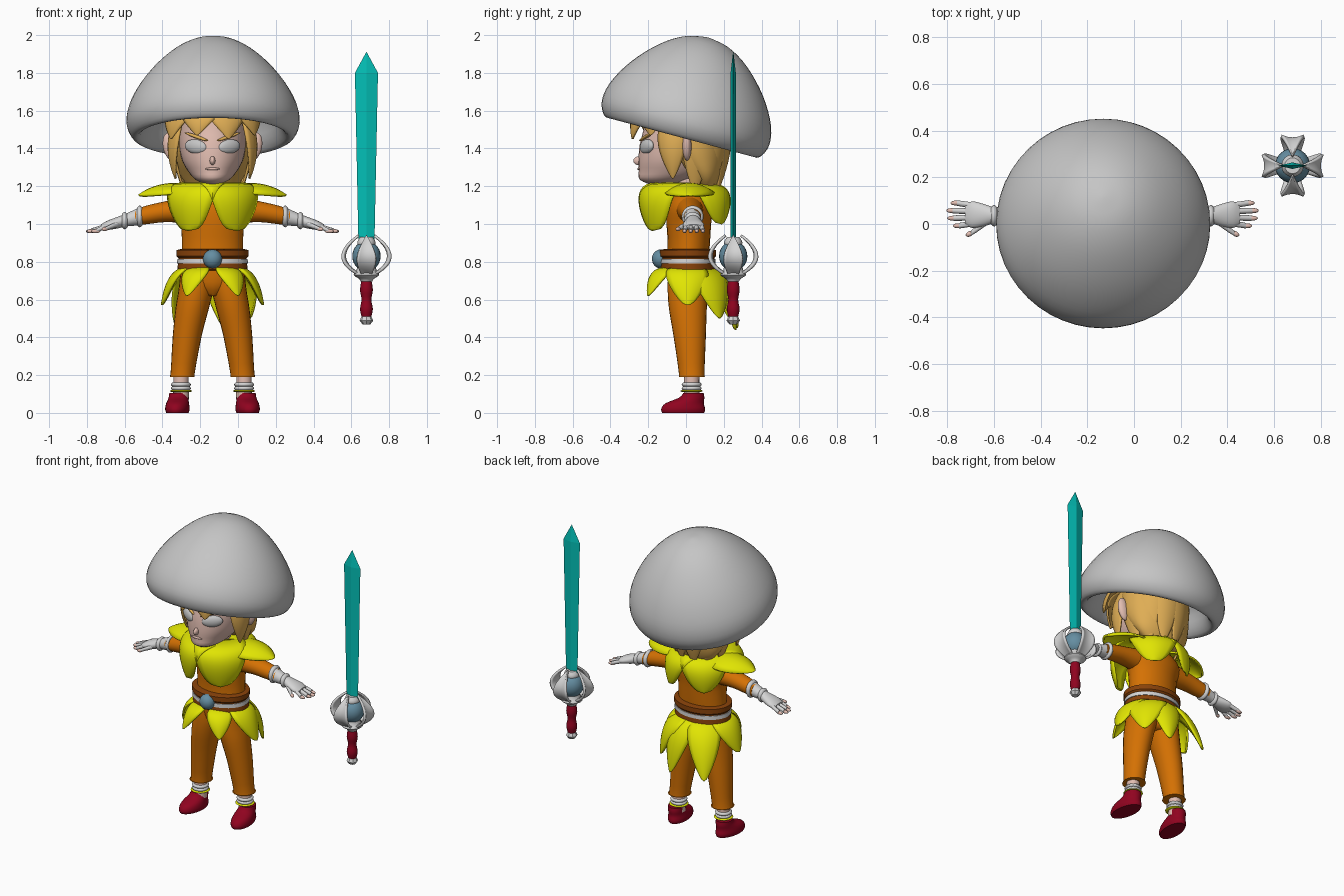
import bpy, bmesh
from math import sin, cos, pi, radians
from mathutils import Matrix, Vector

if "Cube" in bpy.data.objects:
    bpy.data.objects.remove(bpy.data.objects["Cube"])

BODY = (-0.135, 0, 0)      # body centre line
SWORD = (0.68, 0.25, 0)    # sword axis
SIDES = (("left", 1), ("right", -1))


def colour(name, r, g, b):
    m = bpy.data.materials.new(name)
    m.use_nodes = True
    m.diffuse_color = (r, g, b, 1)
    m.node_tree.nodes["Principled BSDF"].inputs["Base Color"].default_value = (r, g, b, 1)
    return m


GREY = colour("cap grey", .56, .56, .56)
WHITE = colour("white", .66, .66, .66)
ORANGE = colour("orange", .66, .165, .001)
YELLOW = colour("yellow", .75, .78, .001)
BROWN = colour("brown", .25, .055, .003)
RED = colour("dark red", .28, .001, .014)
CYAN = colour("cyan", .001, .52, .47)
SKIN = colour("skin", .76, .51, .44)
HAIR = colour("blonde", .74, .42, .09)
BLUE = colour("steel blue", .13, .27, .36)


def finish(bm, name, mat, origin=BODY, angle=50):
    bmesh.ops.remove_doubles(bm, verts=bm.verts, dist=.0002)
    bmesh.ops.recalc_face_normals(bm, faces=bm.faces)
    mesh = bpy.data.meshes.new(name)
    bm.to_mesh(mesh)
    bm.free()
    mesh.materials.append(mat)
    ob = bpy.data.objects.new(name, mesh)
    ob.location = origin
    bpy.context.collection.objects.link(ob)
    bpy.ops.object.select_all(action='DESELECT')
    ob.select_set(True)
    bpy.context.view_layer.objects.active = ob
    bpy.ops.object.shade_smooth_by_angle(angle=radians(angle))
    return ob


def refine(rows, steps):
    """Catmull-Rom interpolation between cross-sections."""
    rows = [Vector(r) for r in rows]
    out = []
    for i in range(len(rows) - 1):
        a, b, c, d = rows[max(i - 1, 0)], rows[i], rows[i + 1], rows[min(i + 2, len(rows) - 1)]
        for k in range(steps):
            t = k / steps
            out.append(b + (c - a) * (t / 2) + (a * 2 - b * 5 + c * 4 - d) * (t * t / 2)
                       + (b * 3 - a - c * 3 + d) * (t ** 3 / 2))
    return out + [rows[-1]]


def loft(name, mat, rows, axis='Z', n=24, steps=3, flip=1, origin=BODY, angle=50):
    """Skin elliptical sections given as (x, y, z, radius, radius)."""
    bm = bmesh.new()
    rings = []
    for x, y, z, p, q in refine(rows, steps):
        ring = []
        for k in range(n):
            c, s = p * cos(2 * pi * k / n), q * sin(2 * pi * k / n)
            co = (x + c, y + s, z) if axis == 'Z' else (x, y + c, z + s)
            ring.append(bm.verts.new((co[0] * flip, co[1], co[2])))
        rings.append(ring)
    for a, b in zip(rings, rings[1:]):
        for k in range(n):
            bm.faces.new((a[k], a[(k + 1) % n], b[(k + 1) % n], b[k]))
    bm.faces.new(rings[0])
    bm.faces.new(rings[-1])
    return finish(bm, name, mat, origin, angle)


def lathe(name, mat, profile, x=0, y=0, **kw):
    return loft(name, mat, [(x, y, z, r, r) for r, z in profile], **kw)


def ball(name, mat, loc, size, yaw=0, roll=0, origin=BODY):
    bm = bmesh.new()
    m = (Matrix.Translation(loc) @ Matrix.Rotation(yaw, 4, 'Z') @ Matrix.Rotation(roll, 4, 'Y')
         @ Matrix.Diagonal((*size, 1)))
    bmesh.ops.create_uvsphere(bm, u_segments=24, v_segments=14, radius=1, matrix=m)
    return finish(bm, name, mat, origin)


def petal(name, mat, yaw, path, width, power=.7, curl=.03, sag=0, y=0, thick=.012, origin=BODY):
    """Leaf swept along a curve of (distance, height); yaw 0 points forward."""
    bm = bmesh.new()
    a, rows, cols = radians(yaw), 16, 8
    p0, p1, p2 = (Vector(p) for p in path)
    grid = []
    for i in range(rows + 1):
        t = 1 - (1 - i / rows) ** 1.4      # closer rows at the rounded tip
        r, z = p0 * (1 - t) ** 2 + p1 * 2 * t * (1 - t) + p2 * t * t
        w = width * max(sin(pi * (.15 + .85 * t)), 0) ** power
        line = []
        for j in range(cols + 1):
            s = 2 * j / cols - 1
            bend = s * s * w / width
            d, e = r - curl * bend, s * w
            line.append(bm.verts.new((d * sin(a) + e * cos(a), y - d * cos(a) + e * sin(a), z - sag * bend)))
        grid.append(line)
    for u, v in zip(grid, grid[1:]):
        for j in range(cols):
            bm.faces.new((u[j], u[j + 1], v[j + 1], v[j]))
    ob = finish(bm, name, mat, origin)
    mod = ob.modifiers.new("thickness", 'SOLIDIFY')
    mod.thickness, mod.offset = thick, 0
    return ob


# Mushroom cap, tipped back
cap = lathe("mushroom_cap", GREY, [(.01, .28), (.2, .25), (.32, .15), (.36, .04), (.4, -.012), (.435, .005),
            (.459, .07), (.443, .165), (.385, .275), (.305, .375), (.21, .46), (.11, .515), (.01, .535)],
            n=48, angle=80)
cap.location = (-.132, -.02, 1.47)
cap.rotation_euler = (radians(-15), 0, 0)

# Head and face
loft("head", SKIN, [(0, -.13, 1.205, .03, .05), (0, -.11, 1.235, .09, .135), (0, -.06, 1.28, .13, .19),
     (0, -.04, 1.34, .162, .212), (0, -.02, 1.42, .178, .225), (0, 0, 1.5, .18, .225),
     (0, 0, 1.58, .17, .21), (0, 0, 1.66, .12, .15), (0, 0, 1.69, .03, .04)], n=32, angle=80)
lathe("neck", SKIN, [(.065, 1.12), (.06, 1.3)], y=.01)
ball("nose", SKIN, (0, -.247, 1.335), (.015, .032, .024))
ball("mouth", SKIN, (0, -.25, 1.292), (.04, .008, .007))
for side, s in SIDES:
    ball(side + "_eye", GREY, (s * .088, -.208, 1.41), (.066, .022, .038), yaw=s * .5, roll=-s * .12)
    ball(side + "_brow", HAIR, (s * .085, -.212, 1.462), (.075, .012, .009), yaw=s * .5, roll=-s * .3)
    ball(side + "_ear", SKIN, (s * .222, .005, 1.41), (.04, .024, .075), roll=s * .2)

# Hair
loft("hair_back", HAIR, [(0, .11, 1.18, .11, .04), (0, .1, 1.25, .18, .085), (0, .06, 1.35, .215, .15),
     (0, .04, 1.45, .225, .175), (0, .035, 1.56, .215, .18), (0, .04, 1.66, .13, .13)], n=32, angle=80)
for i, yaw in enumerate((-52, -17, 18, 53)):
    petal(f"bang_{i}", HAIR, yaw, [(.12, 1.65), (.3, 1.62), (.275, 1.45 + .02 * (i % 2))], .11, .9, y=-.02)
for i, yaw in enumerate(range(100, 261, 32)):
    petal(f"back_lock_{i}", HAIR, yaw, [(.19, 1.6), (.26, 1.45), (.15, 1.17)], .08, .8, .02, y=.02)
for side, s in SIDES:
    petal(side + "_side_lock", HAIR, s * 76, [(.17, 1.6), (.285, 1.45), (.2, 1.24)], .08, .9, y=-.02)

# Torso and belt
loft("torso", ORANGE, [(0, .01, .62, .04, .07), (0, .01, .67, .12, .1), (0, .01, .74, .165, .11),
     (0, .01, .8, .165, .11), (0, .015, .9, .162, .112), (0, .015, 1, .168, .118),
     (0, .02, 1.08, .19, .12), (0, .02, 1.14, .16, .1), (0, .02, 1.18, .07, .07)])
loft("belt", BROWN, [(0, .01, .755, .17, .13), (0, .01, .76, .186, .145), (0, .01, .82, .18, .14),
     (0, .01, .83, .19, .15), (0, .01, .862, .19, .15), (0, .01, .868, .165, .12)], n=32, steps=1, angle=30)
loft("belt_stripe", WHITE, [(0, .01, .79, .188, .147), (0, .01, .815, .186, .146)], n=32, steps=1)
ball("buckle_stone", BLUE, (0, -.135, .815), (.05, .045, .05))

# Petal collar and petal skirt
for side, s in SIDES:
    petal(side + "_chest_petal", YELLOW, s * 36, [(.05, 1.2), (.32, 1.27), (.215, .965)], .16, .36, .05)
    petal(side + "_shoulder_petal", YELLOW, s * 90, [(.08, 1.2), (.27, 1.24), (.39, 1.15)], .13, .7,
          sag=.05, y=.02)
    petal(side + "_back_petal", YELLOW, s * 145, [(.05, 1.2), (.29, 1.25), (.225, 1.0)], .145, .45, .05)
    petal(side + "_front_skirt", YELLOW, s * 34, [(.12, .765), (.22, .765), (.24, .62)], .075, .7)
    petal(side + "_side_skirt", YELLOW, s * 92, [(.14, .765), (.24, .765), (.268, .57)], .11, .6, .04)
for name, yaw, reach, tip, width in (("left_rear_skirt", 132, .265, .5, .12),
                                     ("back_skirt", 165, .27, .44, .1),
                                     ("right_rear_skirt", -145, .33, .45, .1)):
    petal(name, YELLOW, yaw, [(.12, .765), (.27, .75), (reach, tip)], width, .7, .04)

# Legs and feet
for side, s in SIDES:
    loft(side + "_trouser_leg", ORANGE, [(.16, .03, .19, .071, .075), (.158, .03, .21, .064, .068),
         (.135, .02, .4, .076, .085), (.108, .01, .55, .088, .1), (.088, .01, .65, .092, .107),
         (.08, .01, .74, .09, .105)], flip=s)
    lathe(side + "_ankle", SKIN, [(.042, .07), (.04, .22)], x=.167 * s, y=.03, n=16)
    for k, z in enumerate((.13, .15)):
        lathe(f"{side}_ankle_band_{k}", WHITE, [(.046, z - .01), (.053, z), (.046, z + .01)],
              x=.167 * s, y=.03, n=20)
    lathe(side + "_ankle_ring", YELLOW, [(.048, .11), (.06, .116), (.048, .122)], x=.167 * s, y=.03, n=20)
    shoe = loft(side + "_shoe", RED, [(0, -.015, 0, .058, .112), (0, -.015, .02, .064, .117),
                (0, -.008, .05, .06, .103), (0, .03, .08, .052, .068), (0, .04, .105, .05, .054)])
    shoe.rotation_euler.z = s * .12
    shoe.location.x += s * .184

# Arms, gloves and fingers
for side, s in SIDES:
    loft(side + "_sleeve", ORANGE, [(.14, .02, 1.075, .07, .07), (.25, .025, 1.065, .06, .055),
         (.34, .03, 1.05, .052, .05), (.41, .035, 1.035, .045, .042)], 'X', flip=s)
    loft(side + "_glove", WHITE, [(.375, .032, 1.043, .05, .05), (.44, .035, 1.026, .038, .037),
         (.47, .037, 1.017, .036, .033), (.51, .038, 1.005, .048, .03), (.56, .04, .992, .057, .024),
         (.59, .04, .984, .04, .014)], 'X', flip=s)
    for k, (x, z, r) in enumerate(((.385, 1.04, .058), (.465, 1.018, .046))):
        loft(f"{side}_cuff_{k}", WHITE, [(x - .014, .035, z, r - .01, r - .01), (x, .035, z, r, r),
             (x + .014, .035, z, r - .01, r - .01)], 'X', flip=s)
    for k in range(4):
        y, tip = .002 + .026 * k, (.64, .664, .668, .65)[k]
        out = y + (y - .04) * .25
        loft(f"{side}_finger_{k}", WHITE, [(.56, y, .99, .013, .014), (tip - .025, out, .965, .012, .012)],
             'X', n=10, flip=s)
        ball(f"{side}_fingertip_{k}", SKIN, (s * (tip - .022), out, .962), (.024, .0105, .0105))
    loft(side + "_thumb", WHITE, [(.5, .01, 1, .018, .016), (.54, -.022, .985, .014, .013),
         (.565, -.04, .975, .011, .011)], 'X', n=10, flip=s)
    ball(side + "_thumb_tip", SKIN, (s * .57, -.042, .973), (.018, .011, .011), yaw=-s * .5)

# Sword: faceted blade, caged stone guard, grip, pommel
loft("sword_blade", CYAN, [(0, 0, .88, .042, .014), (0, 0, 1.8, .061, .014), (0, 0, 1.91, .001, .001)],
     n=4, steps=1, origin=SWORD, angle=5)
ball("guard_stone", BLUE, (0, 0, .83), (.075, .075, .08), origin=SWORD)
for k in range(4):
    petal(f"guard_band_{k}", WHITE, 90 * k, [(.03, .73), (.195, .82), (.04, .94)], .05, .9, -.012,
          thick=.014, origin=SWORD)
lathe("guard_base", WHITE, [(.03, .695), (.04, .71), (.068, .73), (.055, .75), (.045, .79)],
      n=16, origin=SWORD, angle=35)
lathe("guard_collar", WHITE, [(.045, .885), (.048, .905), (.034, .93)], n=16, origin=SWORD, angle=35)
lathe("sword_grip", RED, [(.026, .51), (.034, .55), (.026, .6), (.034, .65), (.027, .7)], n=12, origin=SWORD)
lathe("pommel", WHITE, [(.02, .468), (.036, .488), (.022, .52)], n=8, steps=1, origin=SWORD, angle=20)
